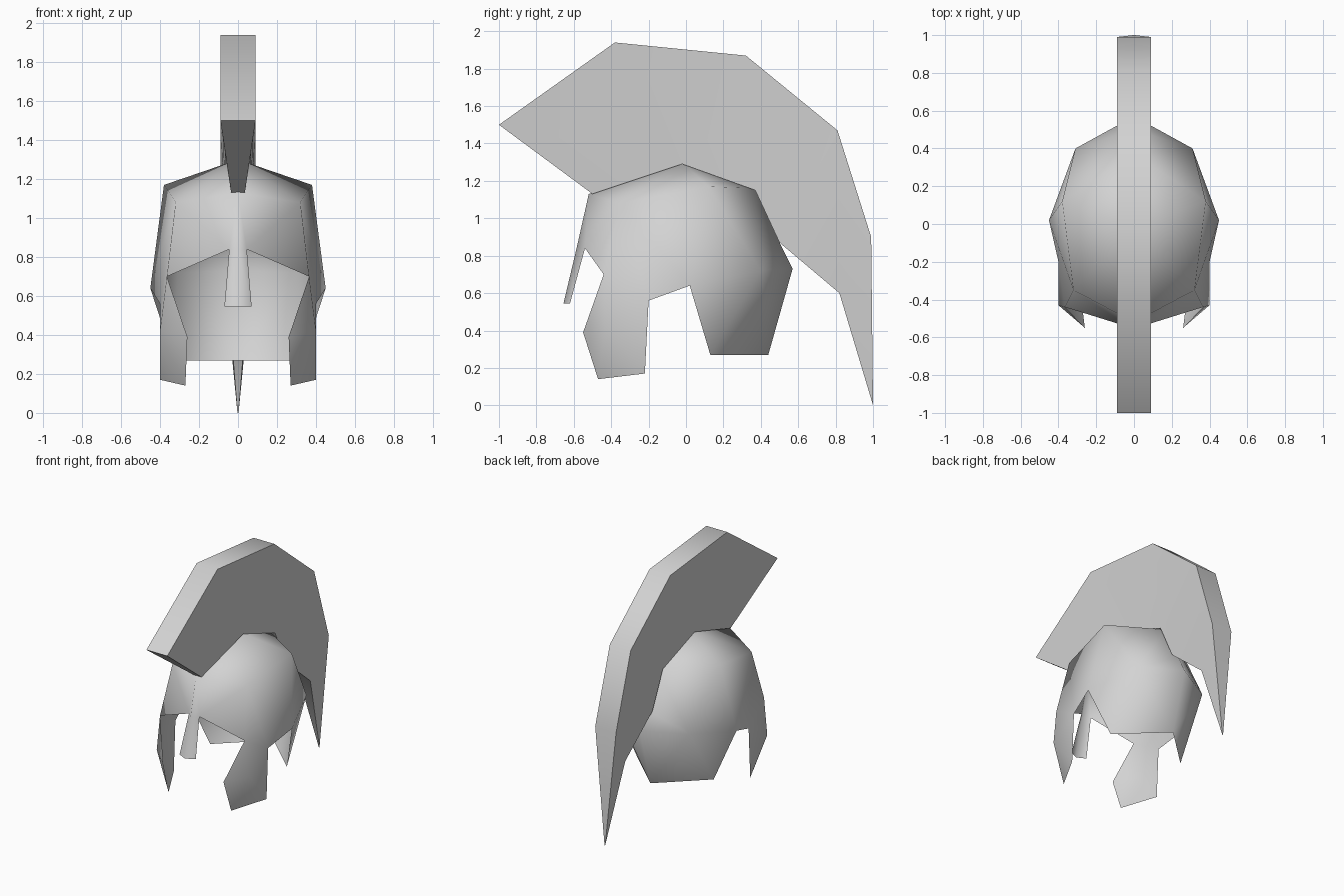
import bpy
import bmesh
import math

cube = bpy.data.objects.get("Cube")
if cube:
    bpy.data.objects.remove(cube, do_unlink=True)

# One plain metal colour
grey = bpy.data.materials.new("light_grey")
grey.use_nodes = True
grey.diffuse_color = (0.65, 0.65, 0.65, 1)
grey.node_tree.nodes["Principled BSDF"].inputs["Base Color"].default_value = grey.diffuse_color


def add_half(name, points, faces, up_face, angle):
    """Build the +x half of a part, face it outward and mirror it."""
    bm = bmesh.new()
    verts = {key: bm.verts.new(co) for key, co in points.items()}
    made = [bm.faces.new([verts[k] for k in face.split()]) for face in faces]
    bmesh.ops.recalc_face_normals(bm, faces=bm.faces[:])
    made[up_face].normal_update()
    if made[up_face].normal.z < 0:
        bmesh.ops.reverse_faces(bm, faces=bm.faces[:])
    mesh = bpy.data.meshes.new(name)
    bm.to_mesh(mesh)
    bm.free()
    mesh.materials.append(grey)
    obj = bpy.data.objects.new(name, mesh)
    bpy.context.collection.objects.link(obj)
    mirror = obj.modifiers.new("mirror", 'MIRROR')
    mirror.use_clip = True
    bpy.ops.object.select_all(action='DESELECT')
    obj.select_set(True)
    bpy.context.view_layer.objects.active = obj
    bpy.ops.object.modifier_apply(modifier=mirror.name)
    bpy.ops.object.shade_smooth_by_angle(angle=math.radians(angle))
    return obj


# Helmet shell: dome, nose guard, cheek guard and neck guard
shell = {
    "front": (0, -0.52, 1.13), "apex": (0, -0.02, 1.30),
    "crown": (0, 0.37, 1.16), "nape": (0, 0.50, 0.87), "back": (0, 0.57, 0.73),
    "temple": (0.32, -0.35, 1.08), "side": (0.38, 0.12, 1.17),
    "nose_top": (0, -0.585, 0.84), "nose_tip": (0, -0.655, 0.545),
    "brow": (0.045, -0.54, 0.84), "nose_edge": (0.07, -0.62, 0.545),
    "eye": (0.365, -0.44, 0.70), "ear": (0.40, -0.20, 0.56),
    "rim": (0.45, 0.02, 0.64), "rear": (0.31, 0.40, 0.72),
    "cheek_front": (0.26, -0.55, 0.39), "cheek_fold": (0.40, -0.43, 0.42),
    "cheek_tip": (0.27, -0.47, 0.14), "cheek_back": (0.40, -0.22, 0.17),
    "neck_side": (0.33, 0.13, 0.27), "neck_back": (0, 0.44, 0.27),
}
add_half("helmet_shell", shell, [
    "front temple apex", "temple side apex", "apex side crown",
    "front nose_top brow", "front brow temple", "brow eye temple",
    "nose_top nose_tip nose_edge brow",
    "temple eye ear", "temple ear rim", "temple rim side",
    "side rim rear", "side rear crown", "crown rear nape", "nape rear back",
    "rim neck_side rear", "rear neck_side neck_back back",
    "eye cheek_front cheek_fold", "eye cheek_fold ear",
    "cheek_front cheek_tip cheek_fold", "cheek_fold cheek_tip cheek_back",
    "cheek_fold cheek_back ear",
], 0, 85)

# Crest: outer and inner edges as (half width, y, z)
outer = [(0.09, -1, 1.5), (0.09, -0.38, 1.94), (0.09, 0.32, 1.87),
         (0.09, 0.81, 1.47), (0.09, 0.99, 0.9), (0.003, 1, 0)]
inner = [(0.035, -0.5, 1.13), (0.06, -0.02, 1.29), (0.06, 0.37, 1.15),
         (0.06, 0.5, 0.87), (0.05, 0.82, 0.6)]
points, faces = {}, []
for row, edge in (("o", outer), ("i", inner)):
    for n, (w, y, z) in enumerate(edge):
        points[f"{row}{n}"] = (w, y, z)
        points[f"{row}c{n}"] = (0, y, z)
last = len(inner) - 1
for n in range(len(outer) - 1):
    faces.append(f"o{n} oc{n} oc{n+1} o{n+1}")
    if n < last:
        faces.append(f"o{n} o{n+1} i{n+1} i{n}")
        faces.append(f"i{n} i{n+1} ic{n+1} ic{n}")
faces.append(f"o{last} o{last+1} i{last}")
faces.append(f"i{last} o{last+1} oc{last+1} ic{last}")
faces.append("o0 i0 ic0 oc0")
add_half("crest", points, faces, 0, 45)
